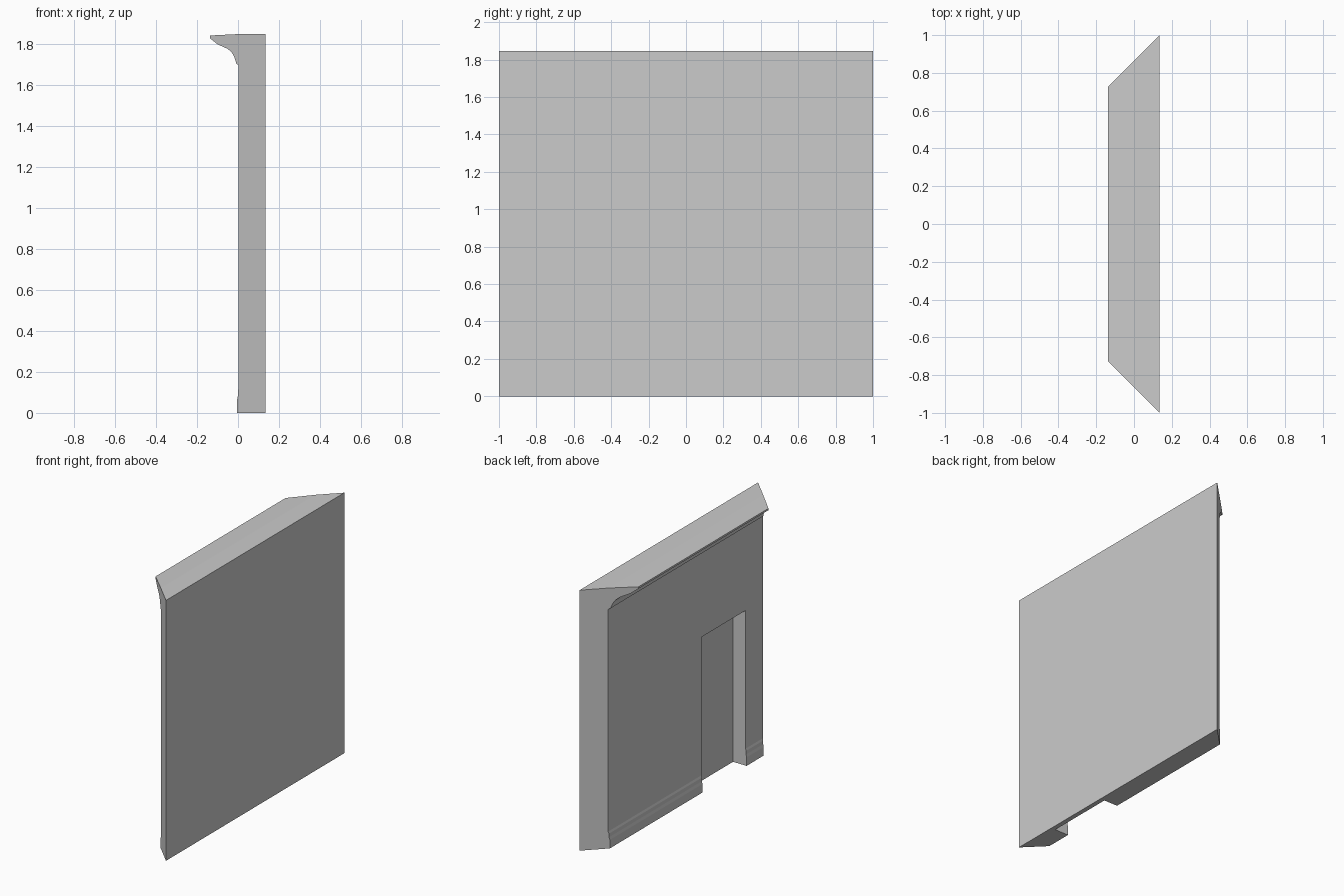
import bpy, bmesh

if "Cube" in bpy.data.objects:
    bpy.data.objects.remove(bpy.data.objects["Cube"])

BACK = 0.135      # x of the flat rear face
HEIGHT = 1.847

# Wall cross-section (x, z): skirting, plain wall, cove cornice, top
profile = [
    (BACK, 0), (-0.005, 0), (-0.005, 0.06), (-0.001, 0.08), (-0.001, 0.105),
    (0.003, 0.12), (0.003, 1.695), (-0.008, 1.702), (-0.017, 1.733),
    (-0.03, 1.757), (-0.05, 1.775), (-0.1, 1.797), (-0.137, 1.827),
    (-0.137, 1.84), (0.0, HEIGHT), (BACK, HEIGHT),
]


def make_object(name, bm):
    bmesh.ops.recalc_face_normals(bm, faces=bm.faces)
    mesh = bpy.data.meshes.new(name)
    bm.to_mesh(mesh)
    bm.free()
    obj = bpy.data.objects.new(name, mesh)
    bpy.context.collection.objects.link(obj)
    return obj


# Wall panel: profile swept along y with 45-degree mitred ends
bm = bmesh.new()
ends = [[bm.verts.new((x, side * (1 - BACK + x), z)) for x, z in profile]
        for side in (-1, 1)]
for ring in ends:
    bm.faces.new(ring)
n = len(profile)
for i in range(n):
    j = (i + 1) % n
    bm.faces.new((ends[0][i], ends[0][j], ends[1][j], ends[1][i]))
wall = make_object("wall_panel", bm)

# Doorway recess: cutter open through the floor and the front
bm = bmesh.new()
bmesh.ops.create_cube(bm, size=1)
lo, hi = (-0.3, -0.672, -0.2), (0.102, -0.177, 1.10)
for v in bm.verts:
    v.co = [lo[k] if v.co[k] < 0 else hi[k] for k in range(3)]
cutter = make_object("doorway_cutter", bm)
cutter.hide_render = True

cut = wall.modifiers.new("doorway", 'BOOLEAN')
cut.operation = 'DIFFERENCE'
cut.solver = 'EXACT'
cut.object = cutter
bpy.context.view_layer.objects.active = wall
wall.select_set(True)
bpy.ops.object.modifier_apply(modifier=cut.name)
bpy.data.objects.remove(cutter)
